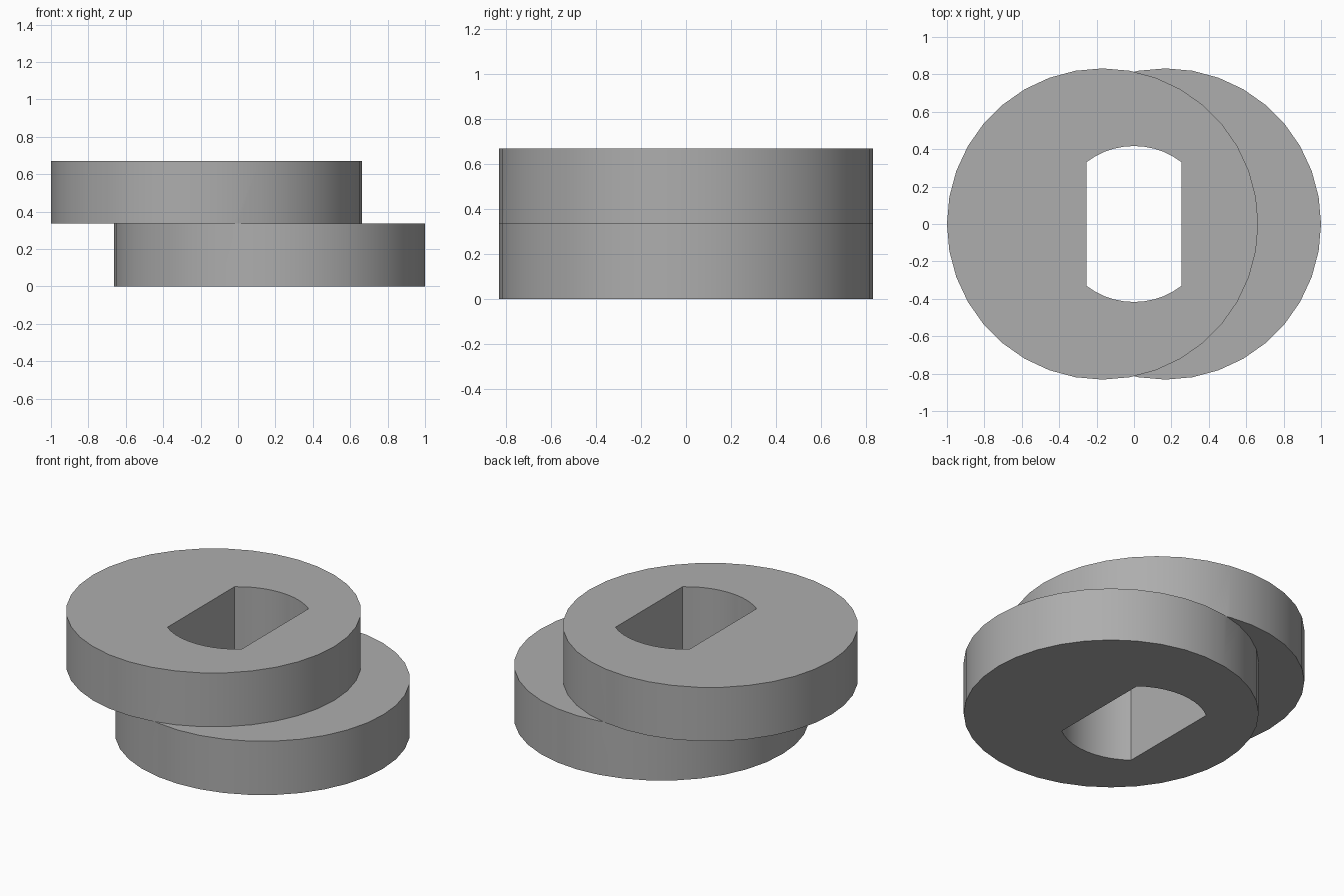
import bpy
import bmesh
import math

if "Cube" in bpy.data.objects:
    bpy.data.objects.remove(bpy.data.objects["Cube"])

R, SHIFT, H = 0.832, 0.168, 0.335      # disc radius, sideways offset, thickness
HOLE_R, HOLE_W = 0.417, 0.255          # slot end radius and half width
SIDES = 36

grey = bpy.data.materials.new("plain_grey")
grey.diffuse_color = (0.42, 0.42, 0.42, 1)
grey.use_nodes = True
grey.node_tree.nodes["Principled BSDF"].inputs["Base Color"].default_value = grey.diffuse_color


def prism(name, outline, z0, z1):
    """Extrude a closed outline between two heights."""
    bm = bmesh.new()
    face = bm.faces.new([bm.verts.new((x, y, z0)) for x, y in outline])
    top = bmesh.ops.extrude_face_region(bm, geom=[face])["geom"]
    verts = [g for g in top if isinstance(g, bmesh.types.BMVert)]
    bmesh.ops.translate(bm, verts=verts, vec=(0, 0, z1 - z0))
    bmesh.ops.recalc_face_normals(bm, faces=bm.faces)
    mesh = bpy.data.meshes.new(name)
    bm.to_mesh(mesh)
    bm.free()
    mesh.materials.append(grey)
    obj = bpy.data.objects.new(name, mesh)
    bpy.context.collection.objects.link(obj)
    return obj


def circle(cx):
    angles = [2 * math.pi * i / SIDES for i in range(SIDES)]
    return [(cx + R * math.cos(a), R * math.sin(a)) for a in angles]


def combine(target, other, operation):
    """Apply a boolean and discard the tool object."""
    mod = target.modifiers.new(operation, 'BOOLEAN')
    mod.operation, mod.solver, mod.object = operation, 'EXACT', other
    bpy.context.view_layer.objects.active = target
    bpy.ops.object.modifier_apply(modifier=mod.name)
    bpy.data.objects.remove(other)


# Two stacked discs, offset to opposite sides
cam = prism("double_disc_cam", circle(SHIFT), 0, H)
combine(cam, prism("upper_disc", circle(-SHIFT), H, 2 * H), 'UNION')

# Shaft slot with flat sides and rounded ends
corner = math.acos(HOLE_W / HOLE_R)
STEPS = 10
arc = [corner + (math.pi - 2 * corner) * i / STEPS for i in range(STEPS + 1)]
slot = [(HOLE_R * math.cos(a), HOLE_R * math.sin(a)) for a in arc]
slot += [(-x, -y) for x, y in slot]
combine(cam, prism("slot_cutter", slot, -0.1, 2 * H + 0.1), 'DIFFERENCE')

# Smooth round walls, crisp rims
bpy.ops.object.select_all(action='DESELECT')
cam.select_set(True)
bpy.context.view_layer.objects.active = cam
bpy.ops.object.shade_smooth_by_angle(angle=math.radians(30))
